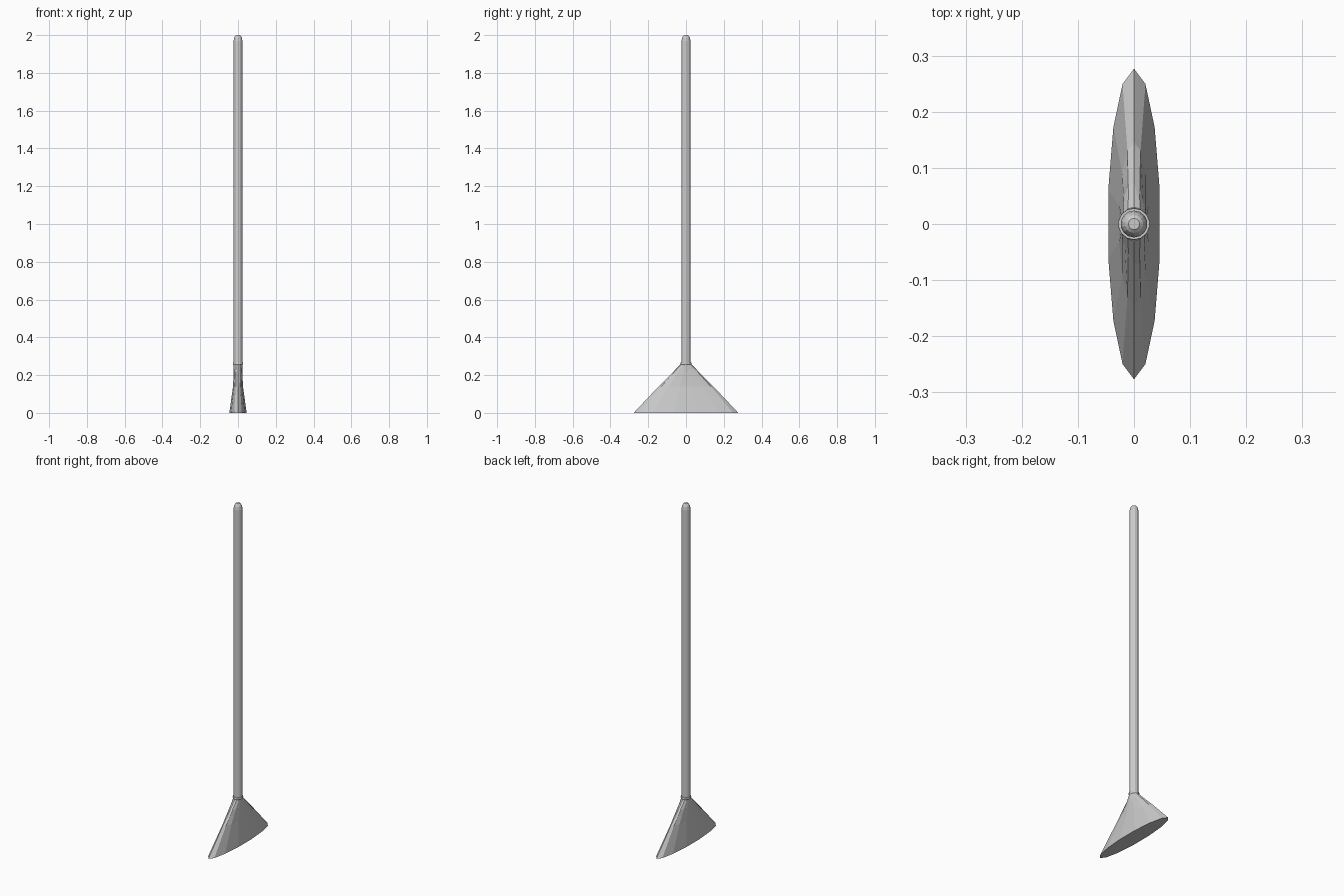
import bpy, bmesh
from math import sin, cos, tau

if "Cube" in bpy.data.objects:
    bpy.data.objects.remove(bpy.data.objects["Cube"])

SIDES = 14


def loft(name, rings):
    """Stack elliptical rings (rx, ry, z) into a closed solid."""
    bm = bmesh.new()
    loops = [[bm.verts.new((rx * sin(tau * i / SIDES), ry * cos(tau * i / SIDES), z))
              for i in range(SIDES)] for rx, ry, z in rings]
    for a, b in zip(loops, loops[1:]):
        for i in range(SIDES):
            j = (i + 1) % SIDES
            bm.faces.new((a[i], a[j], b[j], b[i]))
    bm.faces.new(loops[0])
    bm.faces.new(loops[-1])
    bmesh.ops.recalc_face_normals(bm, faces=bm.faces)
    mesh = bpy.data.meshes.new(name)
    bm.to_mesh(mesh)
    bm.free()
    obj = bpy.data.objects.new(name, mesh)
    bpy.context.collection.objects.link(obj)
    return obj


# Long round handle with a domed tip
loft("handle", [(.024, .024, .2), (.024, .024, 1.968), (.021, .021, 1.985),
                (.016, .016, 1.995), (.01, .01, 2.0)])

# Flared, flattened bristle head
loft("bristles", [(.047, .277, 0), (.027, .145, .14), (.022, .03, .255)])

# Binding sleeve hugging the upper bristles
loft("binding", [(.026, .148, .137), (.023, .075, .21), (.024, .03, .256)])

# Small collar where the handle enters the head
loft("collar", [(.024, .027, .254), (.028, .029, .26), (.028, .028, .268)])
